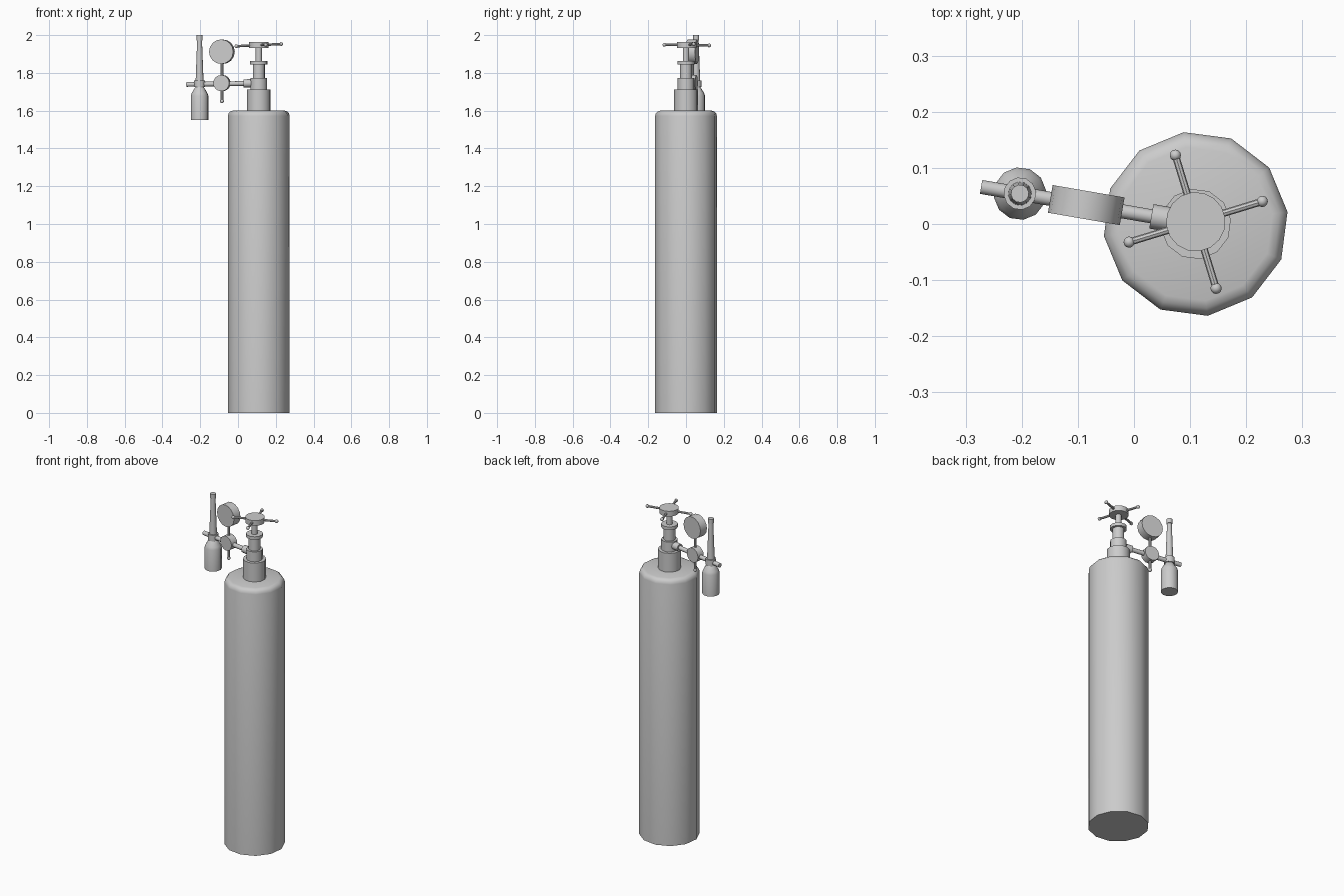
import bpy, math
from mathutils import Vector

if "Cube" in bpy.data.objects:
    bpy.data.objects.remove(bpy.data.objects["Cube"])

CX = 0.11                      # tank axis
ARM = math.radians(170.2)      # heading of the side arm
U = Vector((math.cos(ARM), math.sin(ARM), 0))
N = Vector((-U.y, U.x, 0))     # horizontal, across the arm


def smooth(ob):
    bpy.ops.object.select_all(action='DESELECT')
    ob.select_set(True)
    bpy.context.view_layer.objects.active = ob
    bpy.ops.object.shade_smooth_by_angle(angle=math.radians(40))


def lathe(name, profile, x, y, sides=12, turn=7.5):
    """Closed solid of revolution from (radius, z) points."""
    verts, faces = [], []
    for r, z in profile:
        for i in range(sides):
            a = math.radians(turn) + 2 * math.pi * i / sides
            verts.append((x + r * math.cos(a), y + r * math.sin(a), z))
    for j in range(len(profile) - 1):
        for i in range(sides):
            k = (i + 1) % sides
            faces.append((j * sides + i, j * sides + k, (j + 1) * sides + k, (j + 1) * sides + i))
    faces.append(tuple(reversed(range(sides))))
    faces.append(tuple(range(len(verts) - sides, len(verts))))
    me = bpy.data.meshes.new(name)
    me.from_pydata(verts, [], faces)
    ob = bpy.data.objects.new(name, me)
    bpy.context.collection.objects.link(ob)
    smooth(ob)


def rod(name, a, b, r, sides=12):
    a, b = Vector(a), Vector(b)
    bpy.ops.mesh.primitive_cylinder_add(vertices=sides, radius=r, depth=(b - a).length, location=(a + b) / 2)
    ob = bpy.context.object
    ob.name = name
    ob.rotation_euler = (b - a).to_track_quat('Z', 'Y').to_euler()
    smooth(ob)


def ball(name, p, r):
    bpy.ops.mesh.primitive_uv_sphere_add(segments=12, ring_count=8, radius=r, location=p)
    bpy.context.object.name = name
    smooth(bpy.context.object)


def on_arm(d, z):
    return Vector((CX, 0, z)) + U * d


# Tank with rounded shoulder
lathe("tank", [(0.165, 0), (0.165, 1.572), (0.161, 1.586), (0.151, 1.596), (0.138, 1.6)], CX, 0)

# Stepped valve body, flange and spindle
lathe("valve_body", [(0.063, 1.59), (0.063, 1.713), (0.045, 1.713), (0.045, 1.772),
                     (0.032, 1.772), (0.032, 1.845), (0.046, 1.845), (0.046, 1.864),
                     (0.017, 1.864), (0.017, 1.935)], CX, 0)

# Handwheel hub with four ball-ended spokes
HUB = Vector((CX, 0.004, 1.947))
lathe("handwheel_hub", [(0.053, 1.932), (0.053, 1.963)], HUB.x, HUB.y, 16)
for i in range(4):
    a = math.radians(17 + 90 * i)
    tip = HUB + Vector((0.124 * math.cos(a), 0.124 * math.sin(a), 0.006 * math.cos(a)))
    rod(f"spoke_{i}", HUB, tip, 0.0065, 8)
    ball(f"spoke_knob_{i}", tip, 0.01)

# Side arm and coupling nut
rod("side_arm", on_arm(0.02, 1.745), on_arm(0.388, 1.739), 0.0125)
rod("coupling_nut", on_arm(0.03, 1.745), on_arm(0.08, 1.744), 0.022)

# Regulator disc, pressure gauge and vertical stem
D = 0.198
for name, z, r, t in (("regulator", 1.746, 0.043, 0.044), ("gauge", 1.912, 0.065, 0.05)):
    c = on_arm(D, z)
    rod(name, c - N * t / 2, c + N * t / 2, r, 16)
rod("gauge_stem", on_arm(D, 1.65), on_arm(D, 1.87), 0.008, 8)
ball("stem_knob", on_arm(D, 1.65), 0.0105)

# Flow bottle with collar and tapered tube
B = on_arm(0.318, 0)
lathe("flow_bottle", [(0.047, 1.55), (0.047, 1.678), (0.042, 1.693), (0.029, 1.715),
                      (0.023, 1.724), (0.029, 1.724), (0.029, 1.76), (0.021, 1.76),
                      (0.013, 1.972), (0.016, 1.972), (0.016, 2.0)], B.x, B.y)
